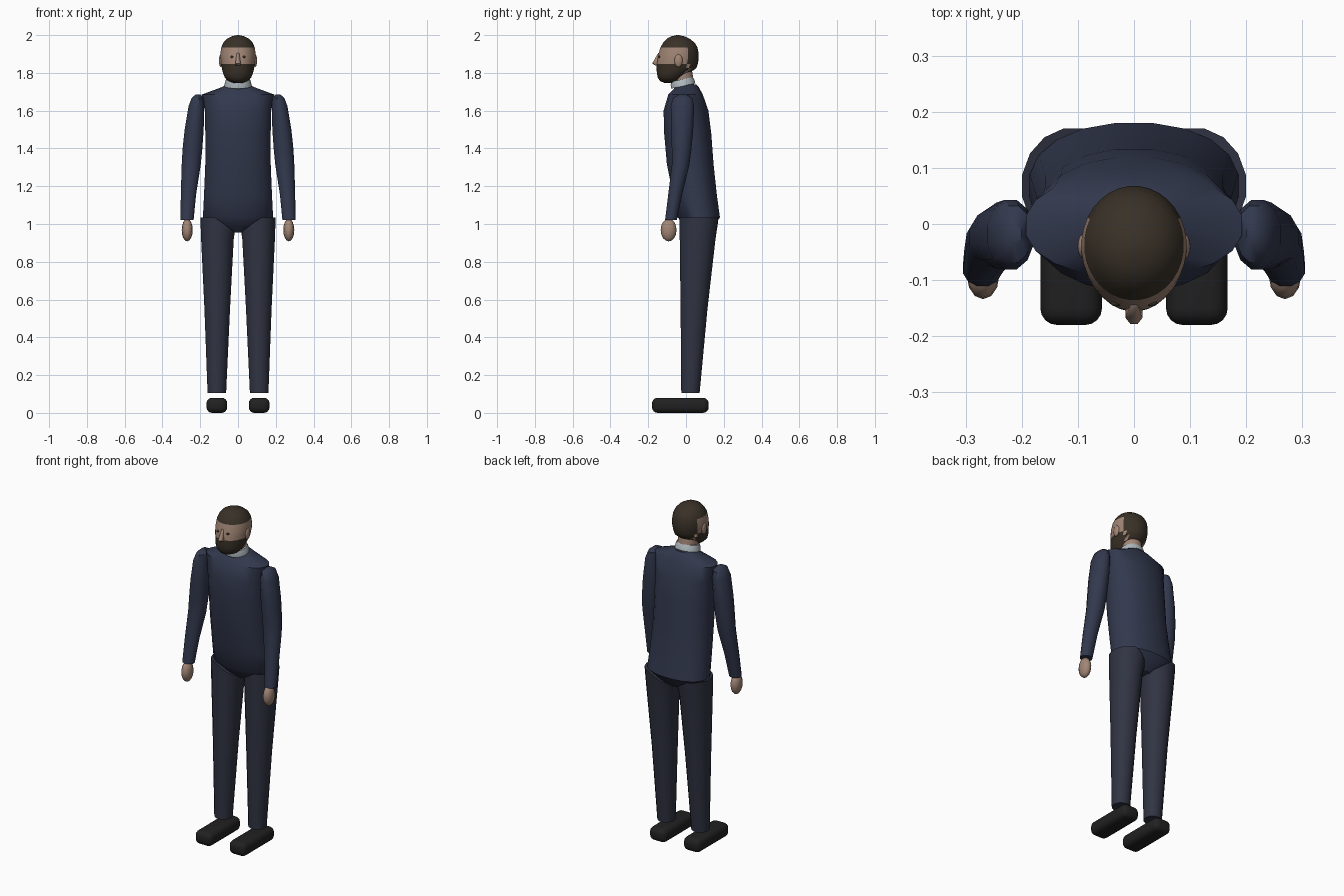
import bpy, bmesh, math
from mathutils import Matrix

if "Cube" in bpy.data.objects:
    bpy.data.objects.remove(bpy.data.objects["Cube"])


def material(name, rgb):
    m = bpy.data.materials.new(name)
    m.diffuse_color = (*rgb, 1)
    m.use_nodes = True
    m.node_tree.nodes["Principled BSDF"].inputs["Base Color"].default_value = m.diffuse_color
    return m


JACKET = material("jacket_navy", (0.032, 0.040, 0.075))
TROUSER = material("trouser_navy", (0.030, 0.034, 0.055))
SKIN = material("skin", (0.36, 0.24, 0.18))
HAIR = material("hair_brown", (0.040, 0.030, 0.020))
COLLAR = material("collar_grey", (0.45, 0.50, 0.53))
BLACK = material("shoe_black", (0.015, 0.015, 0.015))


def finish(name, bm, mat, angle=40):
    bmesh.ops.recalc_face_normals(bm, faces=bm.faces)
    me = bpy.data.meshes.new(name)
    bm.to_mesh(me)
    bm.free()
    me.materials.append(mat)
    ob = bpy.data.objects.new(name, me)
    bpy.context.collection.objects.link(ob)
    bpy.ops.object.select_all(action='DESELECT')
    ob.select_set(True)
    bpy.context.view_layer.objects.active = ob
    bpy.ops.object.shade_smooth_by_angle(angle=math.radians(angle))
    return ob


def loft(rings, sides, power=2.0):
    """Skin horizontal ovals given as (z, centre x, half width, front y, back y)."""
    bm = bmesh.new()
    loops = []
    for z, cx, hw, yf, yb in rings:
        loop = []
        for i in range(sides):
            a = 2 * math.pi * (i + 0.5) / sides
            c, s = math.cos(a), math.sin(a)
            x = cx + hw * math.copysign(abs(c) ** (2 / power), c)
            y = (yf + yb) / 2 + (yb - yf) / 2 * math.copysign(abs(s) ** (2 / power), s)
            loop.append(bm.verts.new((x, y, z)))
        loops.append(loop)
    for a, b in zip(loops, loops[1:]):
        for i in range(sides):
            j = (i + 1) % sides
            bm.faces.new((a[i], a[j], b[j], b[i]))
    bm.faces.new(loops[0])
    bm.faces.new(loops[-1])
    return bm


def ball(name, centre, radii, mat, u=12, v=8):
    bm = bmesh.new()
    m = Matrix.Translation(centre) @ Matrix.Diagonal((*radii, 1))
    bmesh.ops.create_uvsphere(bm, u_segments=u, v_segments=v, radius=1, matrix=m)
    return finish(name, bm, mat, 60)


# Jacket body with the rounded seat below the hem
torso = [(1.738, 0, 0.065, -0.035, 0.055), (1.725, 0, 0.085, -0.055, 0.068),
         (1.685, 0, 0.195, -0.095, 0.09), (1.60, 0, 0.178, -0.12, 0.12),
         (1.48, 0, 0.175, -0.117, 0.135), (1.32, 0, 0.175, -0.103, 0.147),
         (1.15, 0, 0.182, -0.07, 0.165), (1.035, 0, 0.188, -0.045, 0.181),
         (0.99, 0, 0.13, -0.01, 0.15), (0.955, 0, 0.06, 0.03, 0.11)]
finish("jacket_body", loft(torso, 20, 2.2), JACKET)

# Neck and tilted collar band
finish("neck", loft([(1.70, 0, 0.056, -0.062, 0.05), (1.83, 0, 0.056, -0.085, 0.03)], 20), SKIN)
bm = loft([(-0.018, 0, 0.072, -0.066, 0.066), (0.0, 0, 0.070, -0.065, 0.065),
           (0.018, 0, 0.064, -0.06, 0.06)], 24)
bm.transform(Matrix.Translation((0, -0.018, 1.748)) @ Matrix.Rotation(math.radians(12), 4, 'X'))
finish("collar", bm, COLLAR)

# Head: one skull form split into face, hair and beard
skull = [(1.747, 0, 0.025, -0.115, -0.035), (1.757, 0, 0.050, -0.138, -0.022),
         (1.775, 0, 0.070, -0.150, -0.012), (1.80, 0, 0.080, -0.155, 0.02),
         (1.825, 0, 0.086, -0.156, 0.055), (1.847, 0, 0.090, -0.155, 0.063),
         (1.87, 0, 0.093, -0.152, 0.067), (1.90, 0, 0.094, -0.146, 0.068),
         (1.935, 0, 0.089, -0.136, 0.061), (1.96, 0, 0.078, -0.121, 0.046),
         (1.98, 0, 0.059, -0.103, 0.021), (1.993, 0, 0.035, -0.080, -0.007),
         (2.0, 0, 0.006, -0.05, -0.037)]


def region(p):
    if p.z > 1.933 or (p.y > 0.015 and p.z > 1.80):
        return "hair"
    if p.z < 1.846 and p.y < 0.0:
        return "beard"
    return "face"


for part, mat in (("face", SKIN), ("hair", HAIR), ("beard", HAIR)):
    bm = loft(skull, 32)
    drop = [f for f in bm.faces if region(f.calc_center_median()) != part]
    bmesh.ops.delete(bm, geom=drop, context='FACES')
    finish(part, bm, mat, 60)

# Nose wedge
finish("nose", loft([(1.84, 0, 0.014, -0.165, -0.14), (1.85, 0, 0.016, -0.180, -0.14),
                     (1.875, 0, 0.011, -0.166, -0.135), (1.905, 0, 0.008, -0.148, -0.13)], 8), SKIN, 60)

# Paired parts
for side, s in (("right", -1), ("left", 1)):
    ball(f"ear_{side}", (s * 0.091, -0.04, 1.865), (0.010, 0.022, 0.034), SKIN)
    ball(f"eye_{side}", (s * 0.032, -0.141, 1.885), (0.010, 0.006, 0.006), HAIR, 8, 6)

    # Sleeve, slightly bent forward at the elbow
    arm = [(1.686, 0.212, 0.012, -0.036, 0.002), (1.668, 0.214, 0.032, -0.07, 0.034),
           (1.625, 0.220, 0.043, -0.083, 0.045), (1.50, 0.232, 0.052, -0.082, 0.04),
           (1.40, 0.241, 0.054, -0.077, 0.031), (1.31, 0.248, 0.052, -0.077, 0.019),
           (1.16, 0.262, 0.042, -0.095, -0.018), (1.02, 0.270, 0.036, -0.112, -0.048)]
    finish(f"sleeve_{side}", loft([(z, s * x, w, f, b) for z, x, w, f, b in arm], 12), JACKET)
    ball(f"hand_{side}", (s * 0.269, -0.092, 0.968), (0.029, 0.042, 0.060), SKIN)

    # Trouser leg, its waist rim dipping toward the crotch
    leg = [(1.035, 0.108, 0.093, -0.036, 0.172), (0.92, 0.109, 0.088, -0.035, 0.158),
           (0.55, 0.110, 0.069, -0.030, 0.115), (0.105, 0.112, 0.050, -0.026, 0.073)]
    bm = loft([(z, s * x, w, f, b) for z, x, w, f, b in leg], 16)
    for v in bm.verts:
        if v.co.z > 1.02:
            v.co.z -= 0.75 * max(0, 0.12 - abs(v.co.x))
    finish(f"trouser_leg_{side}", bm, TROUSER)

    # Rounded shoe
    bm = bmesh.new()
    bmesh.ops.create_cube(bm, size=1, matrix=Matrix.Translation((s * 0.112, -0.03, 0.04))
                          @ Matrix.Diagonal((0.11, 0.30, 0.08, 1)))
    bmesh.ops.bevel(bm, geom=bm.edges[:], offset=0.03, segments=4, profile=0.5, affect='EDGES')
    finish(f"shoe_{side}", bm, BLACK)
